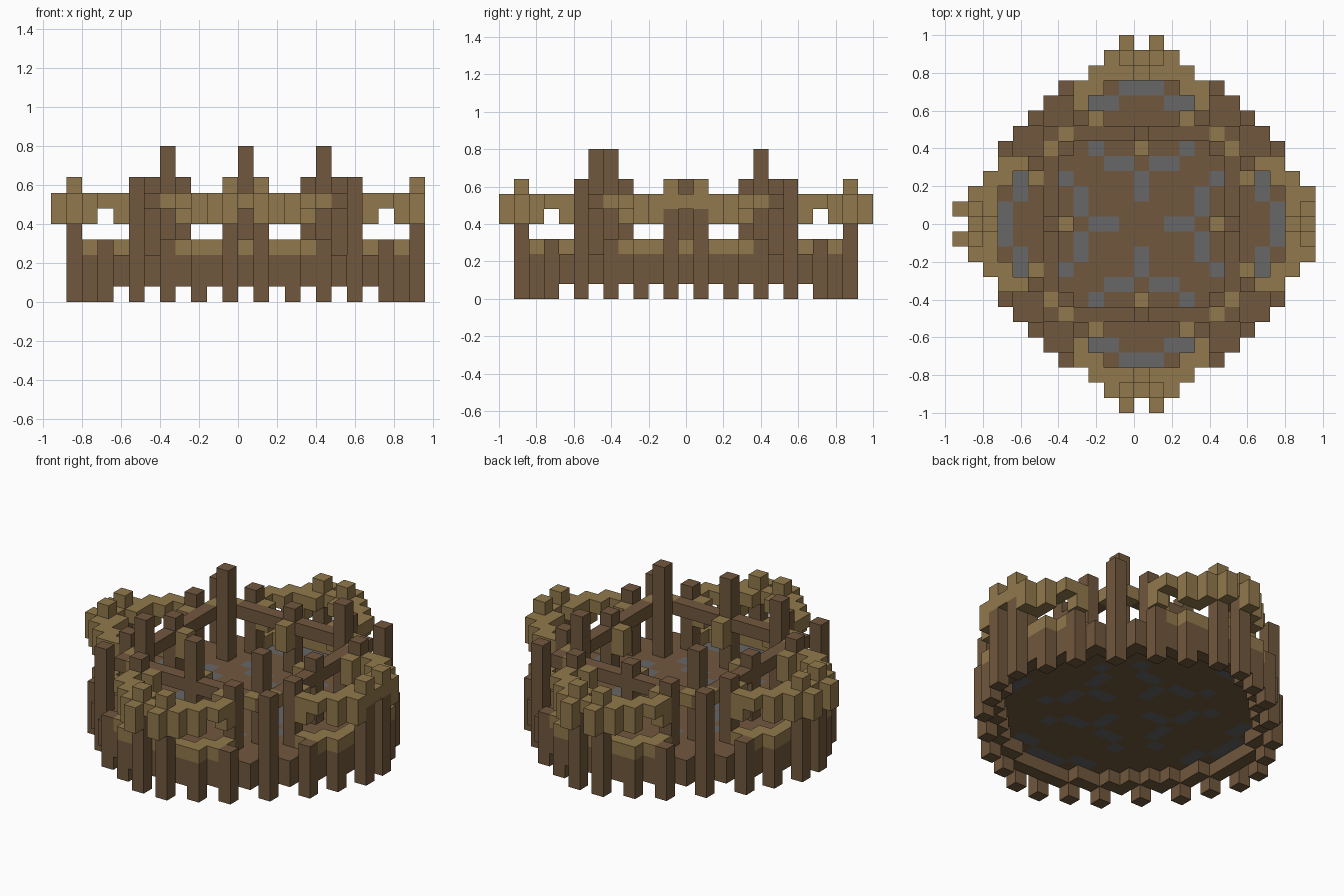
import bpy, bmesh
from mathutils import Vector

cube = bpy.data.objects.get("Cube")
if cube:
    bpy.data.objects.remove(cube, do_unlink=True)

S = 0.08  # block size


def material(name, rgb):
    m = bpy.data.materials.new(name)
    m.use_nodes = True
    m.diffuse_color = (*rgb, 1)
    m.node_tree.nodes["Principled BSDF"].inputs["Base Color"].default_value = (*rgb, 1)
    return m


MATS = [material("dark timber", (0.165, 0.097, 0.047)),
        material("pale timber", (0.285, 0.19, 0.072)),
        material("grey stone", (0.135, 0.135, 0.14))]
TIMBER, PALE, STONE = range(3)

blocks = {}  # (i, j, k) -> (part, colour)


def around(a, b):
    """All eight mirrored and swapped copies of one plan position."""
    return {(s * p, t * q) for p, q in ((a, b), (b, a)) for s in (1, -1) for t in (1, -1)}


def put(part, colour, low, high, plan):
    for i, j in plan:
        for k in range(low, high + 1):
            blocks[i, j, k] = (part, colour)


def ring(part, colour, low, high, *cells):
    for a, b in cells:
        put(part, colour, low, high, around(a, b))


# Arena floor: stepped disc with stone paving
for row, reach in enumerate((9, 9, 9, 8, 8, 7, 6, 5, 4, 2)):
    for a in range(reach + 1):
        ring("floor", TIMBER, 2, 2, (a, row))
ring("floor", STONE, 2, 2, (0, 2), (0, 3), (1, 4), (2, 4), (3, 5),
     (0, 9), (1, 9), (2, 8), (3, 8))

# Low outer wall with a pale ledge on the four long sides
ring("outer_wall", TIMBER, 1, 2, (0, 10), (1, 10), (2, 10), (3, 9), (4, 9),
     (5, 8), (6, 8), (6, 7))
ring("wall_ledge", PALE, 3, 3, (0, 10), (1, 10), (2, 10), (3, 9), (3, 10), (4, 9), (4, 8))

# Posts standing on the ground
ring("outer_posts", TIMBER, 0, 5, (1, 11))
ring("outer_posts", TIMBER, 0, 2, (3, 10))
ring("outer_posts", TIMBER, 0, 3, (5, 9))
ring("outer_posts", TIMBER, 0, 7, (7, 7))

# Raised gallery around each gate
ring("gallery", PALE, 5, 6, (2, 11), (2, 10), (3, 10), (4, 8), (3, 7))
ring("gallery", PALE, 6, 6, (0, 11), (1, 10), (3, 9), (4, 9))
ring("gallery", PALE, 6, 7, (1, 11))
ring("gallery", PALE, 5, 6, (1, 12))
for side in (1, -1):  # the +x gate lacks its front blocks
    for k in (5, 6):
        blocks.pop((12, side, k))

# Inner beams, posts and corner towers
for a in range(5):
    ring("inner_beams", TIMBER, 6, 6, (a, 6))
ring("inner_beams", TIMBER, 6, 6, (6, 6))
ring("beam_brackets", PALE, 6, 6, (5, 6))
ring("beam_brackets", PALE, 5, 6, (0, 5))
ring("inner_posts", TIMBER, 3, 7, (0, 6), (4, 7))
ring("corner_towers", TIMBER, 3, 9, (5, 5))
put("front_tower", TIMBER, 3, 9, [(0, -6)])


def build(part):
    """Mesh one part, keeping only faces open to the air."""
    bm = bmesh.new()
    verts = {}

    def vert(p):
        if p not in verts:
            verts[p] = bm.verts.new(((p[0]) * S, (p[1] - 0.5) * S, p[2] * S))
        return verts[p]

    for cell, (owner, colour) in blocks.items():
        if owner != part:
            continue
        for axis in range(3):
            for step in (0, 1):
                near = list(cell)
                near[axis] += 2 * step - 1
                if tuple(near) in blocks:
                    continue
                corners = []
                for u, v in ((0, 0), (1, 0), (1, 1), (0, 1)):
                    c = list(cell)
                    c[axis] += step
                    c[(axis + 1) % 3] += u
                    c[(axis + 2) % 3] += v
                    corners.append(vert(tuple(c)))
                if not step:
                    corners.reverse()
                bm.faces.new(corners).material_index = colour
    # Merge coplanar faces of the same colour
    bmesh.ops.dissolve_limit(bm, angle_limit=0.01, verts=bm.verts[:], edges=bm.edges[:],
                             delimit={'MATERIAL'})
    mesh = bpy.data.meshes.new(part)
    bm.to_mesh(mesh)
    bm.free()
    for m in MATS:
        mesh.materials.append(m)
    bpy.context.collection.objects.link(bpy.data.objects.new(part, mesh))


for part in sorted({owner for owner, _ in blocks.values()}):
    build(part)
